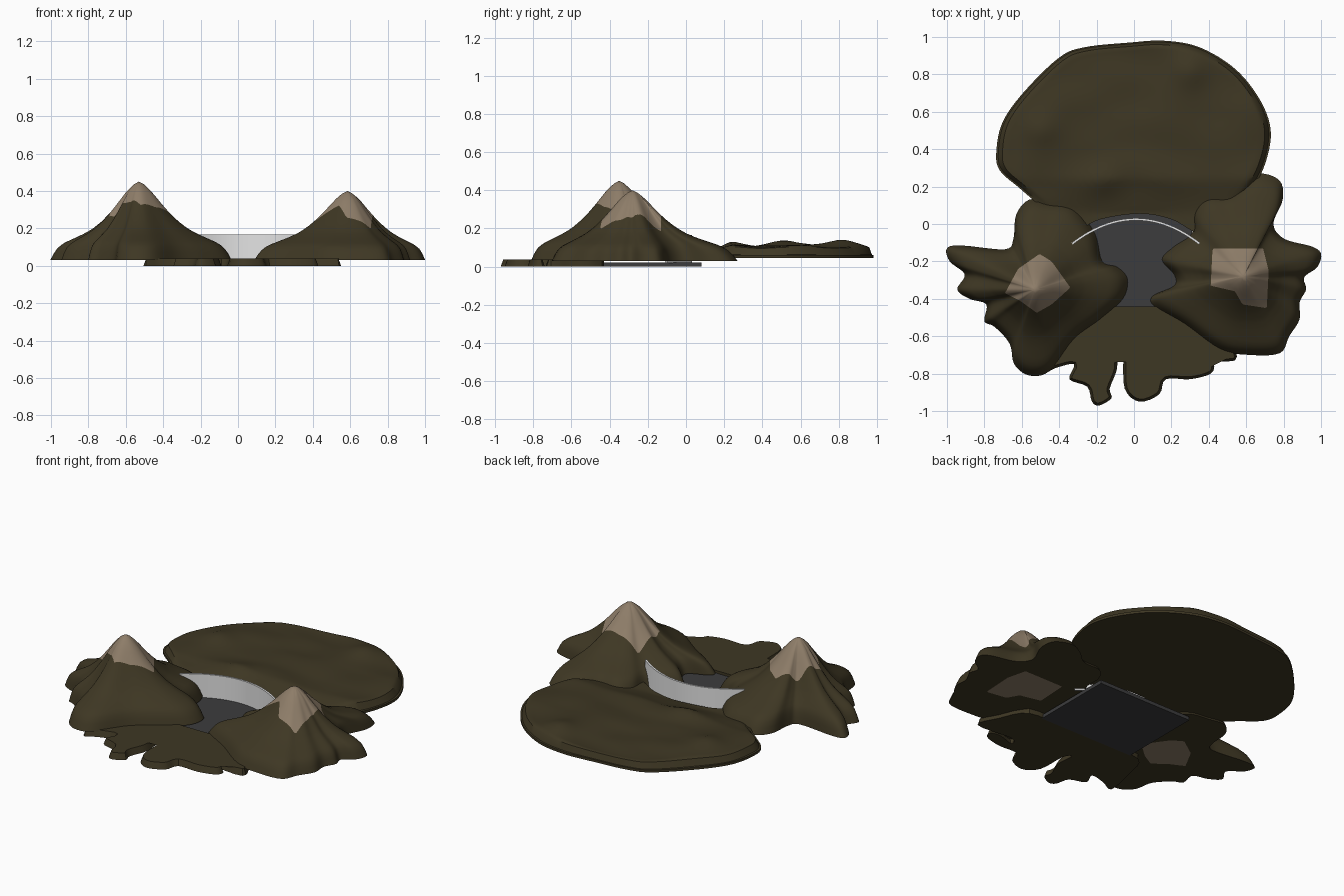
import bpy, bmesh, math
from mathutils import Vector, noise

if "Cube" in bpy.data.objects:
    bpy.data.objects.remove(bpy.data.objects["Cube"])


def material(name, r, g, b):
    m = bpy.data.materials.new(name)
    m.diffuse_color = (r, g, b, 1)
    m.use_nodes = True
    m.node_tree.nodes["Principled BSDF"].inputs["Base Color"].default_value = m.diffuse_color
    return m


EARTH = material("dark_earth", 0.048, 0.038, 0.017)
ROCK = material("pale_peak_rock", 0.27, 0.205, 0.14)
CONCRETE = material("concrete", 0.77, 0.77, 0.77)
BED = material("dark_grey_bed", 0.045, 0.045, 0.047)


def finish(name, bm, mats, angle=40):
    me = bpy.data.meshes.new(name)
    bm.to_mesh(me)
    bm.free()
    for m in mats:
        me.materials.append(m)
    ob = bpy.data.objects.new(name, me)
    bpy.context.collection.objects.link(ob)
    bpy.ops.object.select_all(action='DESELECT')
    ob.select_set(True)
    bpy.context.view_layer.objects.active = ob
    bpy.ops.object.shade_smooth_by_angle(angle=math.radians(angle))
    return ob


def smooth_outline(pts, steps):
    """Closed Catmull-Rom curve, returned counter-clockwise."""
    p = [Vector(q) for q in pts]
    n = len(p)
    out = []
    for i in range(n):
        a, b, c, d = p[i - 1], p[i], p[(i + 1) % n], p[(i + 2) % n]
        for k in range(steps):
            t = k / steps
            out.append(0.5 * (2 * b + (c - a) * t + (2 * a - 5 * b + 4 * c - d) * t * t
                              + (3 * b - a - 3 * c + d) * t ** 3))
    area = sum(out[i - 1].x * out[i].y - out[i].x * out[i - 1].y for i in range(len(out)))
    return out if area > 0 else out[::-1]


def lerp_table(table, t):
    for (a, fa), (b, fb) in zip(table, table[1:]):
        if t <= b:
            return fa + (fb - fa) * (t - a) / (b - a)
    return table[-1][1]


def polar_radius(pts, centre):
    """Radius of a straight-sided star-shaped patch as a function of angle."""
    tab = sorted((math.atan2(y - centre[1], x - centre[0]),
                  math.hypot(x - centre[0], y - centre[1])) for x, y in pts)
    tab = [(tab[-1][0] - math.tau, tab[-1][1])] + tab + [(tab[0][0] + math.tau, tab[0][1])]

    def radius(a):
        for (a1, r1), (a2, r2) in zip(tab, tab[1:]):
            if a <= a2:
                return r1 * r2 * math.sin(a2 - a1) / (r1 * math.sin(a - a1) + r2 * math.sin(a2 - a))
    return radius


def radial_sheet(bm, outline, centre, fractions, height, mat_rule, down=False):
    """Sheet of rings from the centre out to the outline."""
    c = Vector(centre)
    top = bm.verts.new((c.x, c.y, height(0, c)))
    cols = []
    for p in outline:
        col = [top]
        for t in fractions(p):
            q = c.lerp(p, t)
            col.append(bm.verts.new((q.x, q.y, height(t, q))))
        cols.append(col)
    for i in range(len(cols)):
        a, b = cols[i - 1], cols[i]
        for j in range(len(a) - 1):
            loop = [a[j], a[j + 1], b[j + 1]] + ([b[j]] if j else [])
            f = bm.faces.new(loop[::-1] if down else loop)
            f.material_index = mat_rule(j)


# Mountains: lobed foot, concave slopes, pale cap, flat underside
SLOPE = [(0, 1), (0.06, 0.965), (0.15, 0.87), (0.25, 0.73), (0.35, 0.6), (0.45, 0.49), (0.55, 0.4),
         (0.65, 0.335), (0.75, 0.28), (0.85, 0.225), (0.92, 0.165), (0.97, 0.075), (1, 0)]
CAP_RINGS, FOOT_RINGS, BODY = 6, 18, 0.46


def mountain(name, peak, z_top, foot, cap):
    bm = bmesh.new()
    cap_r = polar_radius(cap, peak)
    c = Vector(peak)
    outline = smooth_outline(foot, 5)

    def split(p):
        d = p - c
        return min(0.8, cap_r(math.atan2(d.y, d.x)) / d.length)

    def fractions(p):
        s = split(p)
        return ([s * (k + 1) / CAP_RINGS for k in range(CAP_RINGS)]
                + [s + (1 - s) * (k + 1) / FOOT_RINGS for k in range(FOOT_RINGS)])

    def height(t, q):
        # round near the summit, following the lobes near the foot
        blend = (1 - t) * (q - c).length / BODY + t * t
        return 0.03 + (z_top - 0.03) * lerp_table(SLOPE, blend)

    radial_sheet(bm, outline, peak, fractions, height, lambda j: int(j < CAP_RINGS))
    radial_sheet(bm, outline, peak, lambda p: [split(p), 1], lambda t, q: 0.03,
                 lambda j: int(j < 1), down=True)
    bmesh.ops.remove_doubles(bm, verts=bm.verts, dist=1e-5)
    finish(name, bm, [EARTH, ROCK], 60)


mountain("left_mountain", (-0.53, -0.35), 0.45,
         [(-1, -.13), (-.92, -.115), (-.69, -.135), (-.645, -.08), (-.63, .05), (-.56, .13), (-.45, .12),
          (-.32, .09), (-.21, -.05), (-.17, -.2), (-.09, -.23), (-.035, -.295), (-.06, -.4), (-.18, -.51),
          (-.32, -.615), (-.45, -.785), (-.56, -.81), (-.64, -.75), (-.665, -.64), (-.745, -.55),
          (-.8, -.52), (-.79, -.43), (-.88, -.4), (-.945, -.35), (-.905, -.27), (-.985, -.2)],
         [(-.69, -.37), (-.62, -.24), (-.505, -.16), (-.44, -.2), (-.34, -.34), (-.44, -.43),
          (-.52, -.475), (-.61, -.41)])
mountain("right_mountain", (0.585, -0.28), 0.40,
         [(1, -.16), (.95, -.12), (.805, -.08), (.745, 0), (.795, .13), (.78, .23), (.68, .27), (.59, .23),
          (.5, .16), (.38, .15), (.32, .07), (.31, -.05), (.215, -.12), (.15, -.19), (.215, -.27),
          (.215, -.33), (.1, -.385), (.11, -.44), (.27, -.535), (.46, -.67), (.62, -.7), (.78, -.69),
          (.83, -.6), (.885, -.51), (.885, -.42), (.92, -.35), (.91, -.285), (.98, -.23)],
         [(.41, -.33), (.54, -.36), (.58, -.43), (.71, -.45), (.72, -.25), (.69, -.13), (.42, -.13)])

# Plateau behind the dam: stepped rim, gently rolling top with a few rises
RIM = [(0, 0.105), (0.93, 0.105), (0.955, 0.1), (0.985, 0.062), (1, 0.06)]
RISES = [(0.3, 0.82, 0.035), (-0.5, 0.5, 0.03), (-0.16, 0.22, 0.02)]


def plateau_height(t, q):
    rise = min(1, max(0, (q.y - 0.06) / 0.18))
    roll = 0.018 * noise.noise((q.x * 3.5, q.y * 5, 0.3))
    roll += sum(h * math.exp(-((q.x - x) ** 2 + (q.y - y) ** 2) / 0.009) for x, y, h in RISES)
    return 0.06 + (lerp_table(RIM, t) - 0.06 + roll * min(1, (1 - t) * 12)) * rise


bm = bmesh.new()
edge = smooth_outline([(-.72, .29), (-.735, .4), (-.7, .55), (-.585, .71), (-.4, .89), (-.265, .945),
                       (-.025, .97), (.16, .98), (.35, .945), (.54, .83), (.67, .67), (.73, .51),
                       (.71, .35), (.64, .2), (.5, .04), (.36, -.05), (.2, .025), (.03, .055),
                       (-.18, .025), (-.34, -.04), (-.47, .07), (-.61, .19)], 6)
radial_sheet(bm, edge, (0, 0.5), lambda p: [k / 20 for k in range(1, 19)] + [0.93, 0.955, 0.985, 1],
             plateau_height, lambda j: 0)
rim = [e for e in bm.edges if e.is_boundary]
skirt = bmesh.ops.extrude_edge_only(bm, edges=rim)["geom"]
for v in skirt:
    if isinstance(v, bmesh.types.BMVert):
        v.co.z = 0.045
radial_sheet(bm, edge, (0, 0.5), lambda p: [1], lambda t, q: 0.045, lambda j: 0, down=True)
bmesh.ops.remove_doubles(bm, verts=bm.verts, dist=1e-5)
bmesh.ops.recalc_face_normals(bm, faces=bm.faces)
finish("plateau", bm, [EARTH])

# Ragged lowland in front, with a sloping bank
bm = bmesh.new()
shore = smooth_outline([(-.4, -.44), (-.47, -.6), (-.505, -.8), (-.42, -.77), (-.32, -.75), (-.345, -.83),
                        (-.25, -.87), (-.225, -.95), (-.185, -.97), (-.12, -.93), (-.13, -.88),
                        (-.09, -.77), (-.095, -.66), (-.06, -.7), (-.05, -.88), (.03, -.95), (.135, -.91),
                        (.17, -.83), (.3, -.83), (.41, -.8), (.425, -.75), (.36, -.74), (.26, -.77),
                        (.3, -.72), (.54, -.73), (.5, -.6), (.4, -.44), (.13, -.44), (-.13, -.44)], 4)
base = [bm.verts.new((p.x, p.y, 0)) for p in shore]
crest = []
for i, p in enumerate(shore):
    along = (shore[(i + 1) % len(shore)] - shore[i - 1]).normalized()
    bank = 0.014 if p.y < -0.46 else 0
    crest.append(bm.verts.new((p.x - along.y * bank, p.y + along.x * bank, 0.038)))
for i in range(len(shore)):
    bm.faces.new((base[i - 1], base[i], crest[i], crest[i - 1]))
caps = [bm.faces.new(crest), bm.faces.new(base[::-1])]
bmesh.ops.triangulate(bm, faces=caps)
finish("front_lowland", bm, [EARTH], 30)

# Flat grey bed slab below the dam
bm = bmesh.new()
bmesh.ops.create_cube(bm, size=1)
for v in bm.verts:
    v.co = (-0.015 + v.co.x * 0.65, -0.18 + v.co.y * 0.52, 0.011 + v.co.z * 0.022)
finish("valley_bed", bm, [BED])

# Arched dam wall
bm = bmesh.new()
SEG = 48
sections = []
for i in range(SEG + 1):
    u = -1 + 2 * i / SEG
    x, y = 0.01 + 0.34 * u, 0.025 - 0.13 * u * u
    n = Vector((0.26 * u / 0.34, 1)).normalized() * 0.006
    sections.append([bm.verts.new((x + s * n.x, y + s * n.y, z))
                     for s, z in ((-1, 0.02), (1, 0.02), (1, 0.167), (-1, 0.167))])
for a, b in zip(sections, sections[1:]):
    for k in range(4):
        bm.faces.new((a[k], a[(k + 1) % 4], b[(k + 1) % 4], b[k]))
bm.faces.new(sections[0])
bm.faces.new(sections[-1])
bmesh.ops.recalc_face_normals(bm, faces=bm.faces)
finish("dam_wall", bm, [CONCRETE])
